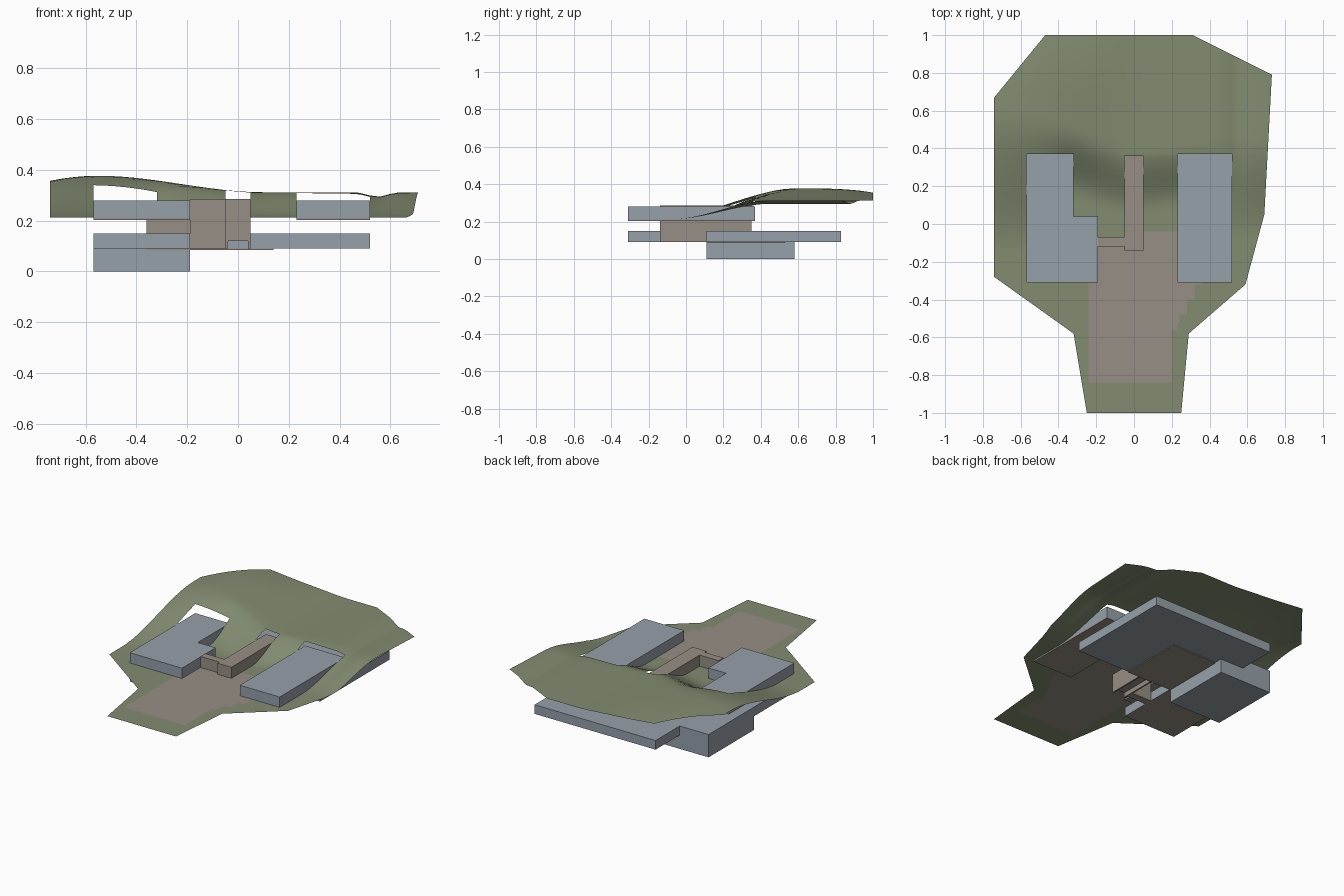
import bpy
import bmesh
import math
from mathutils import Vector

if "Cube" in bpy.data.objects:
    bpy.data.objects.remove(bpy.data.objects["Cube"])


def material(name, rgb):
    m = bpy.data.materials.new(name)
    m.use_nodes = True
    m.diffuse_color = (*rgb, 1)
    m.node_tree.nodes["Principled BSDF"].inputs["Base Color"].default_value = (*rgb, 1)
    return m


GRASS = material("grass green", (0.225, 0.265, 0.165))
PAVING = material("warm stone", (0.31, 0.275, 0.24))
VOLUME = material("blue grey", (0.305, 0.35, 0.40))


def add_object(name, bm, *mats):
    mesh = bpy.data.meshes.new(name)
    bm.to_mesh(mesh)
    bm.free()
    for m in mats:
        mesh.materials.append(m)
    obj = bpy.data.objects.new(name, mesh)
    bpy.context.collection.objects.link(obj)
    return obj


def prism(name, outline, z0, z1, mat, base=None):
    """Extrude a flat outline; the underside may have its own material."""
    bm = bmesh.new()
    face = bm.faces.new([bm.verts.new((x, y, z0)) for x, y in outline])
    new = bmesh.ops.extrude_face_region(bm, geom=[face], use_keep_orig=True)["geom"]
    for v in new:
        if isinstance(v, bmesh.types.BMVert):
            v.co.z = z1
    bmesh.ops.recalc_face_normals(bm, faces=bm.faces[:])
    for f in bm.faces:
        f.material_index = 1 if base and f.normal.z < -0.5 else 0
    return add_object(name, bm, mat, *([base] if base else []))


def rect(x0, x1, y0, y1):
    return [(x0, y0), (x1, y0), (x1, y1), (x0, y1)]


def smooth(t):
    t = min(max(t, 0), 1)
    return t * t * (3 - 2 * t)


def interpolate(knots, x):
    if x <= knots[0][0]:
        return knots[0][1]
    for (xa, a), (xb, b) in zip(knots, knots[1:]):
        if x <= xb:
            return a + (b - a) * (x - xa) / (xb - xa)
    return knots[-1][1]


# Where the slope begins and ends along y, for each x
SLOPE_START = [(-0.57, -0.15), (-0.32, 0.15), (-0.05, 0.06), (0.23, 0.1), (0.5, -0.08)]
SLOPE_END = [(-0.57, 0.6), (-0.32, 0.5), (-0.05, 0.38), (0.23, 0.4), (0.5, 0.45)]


def ground_height(x, y):
    rise = 0.1 + 0.065 * smooth((0.1 - x) / 0.65)
    rise -= 0.02 * (max(-0.55 - x, 0) / 0.19) ** 2
    rise -= 0.018 * math.exp(-((x - 0.55) / 0.05) ** 2)
    rise -= 0.02 * (max(y - 0.7, 0) / 0.3) ** 2 * smooth(-x / 0.4)
    start, end = interpolate(SLOPE_START, x), interpolate(SLOPE_END, x)
    return 0.212 + rise * smooth((y - start) / (end - start))


def is_paved(x, y):
    if y < -0.82:
        return False
    if y < -0.3:
        spread = max(y + 0.6, 0) / 0.3
        return -0.22 - 0.03 * spread < x < 0.19 + 0.16 * spread
    return -0.19 < x < 0.23 and y < (-0.1 if x < -0.05 else -0.03)


# Openings in the ground for the wings and the bridge
HOLES = [(-0.57, -0.32, -0.31, 0.37), (-0.32, -0.19, -0.31, 0.04),
         (0.23, 0.52, -0.31, 0.37), (-0.05, 0.05, -0.14, 0.36)]


def cut(bm, point, normal, clear):
    bmesh.ops.bisect_plane(bm, geom=bm.verts[:] + bm.edges[:] + bm.faces[:], dist=1e-5,
                           plane_co=point, plane_no=normal, clear_outer=clear)


def ground(name, outline):
    bm = bmesh.new()
    bmesh.ops.create_grid(bm, x_segments=52, y_segments=52, size=1.04)
    for (xa, ya), (xb, yb) in zip(outline, outline[1:] + outline[:1]):
        cut(bm, Vector((xa, ya, 0)), Vector((yb - ya, xa - xb, 0)).normalized(), True)
    for x0, x1, y0, y1 in HOLES:
        for x in (x0, x1):
            cut(bm, Vector((x, 0, 0)), Vector((1, 0, 0)), False)
        for y in (y0, y1):
            cut(bm, Vector((0, y, 0)), Vector((0, 1, 0)), False)
    gone = []
    for f in bm.faces:
        c = f.calc_center_median()
        if any(x0 < c.x < x1 and y0 < c.y < y1 for x0, x1, y0, y1 in HOLES):
            gone.append(f)
        f.material_index = int(is_paved(c.x, c.y))
        f.smooth = True
    bmesh.ops.delete(bm, geom=gone, context='FACES')
    for v in bm.verts:
        v.co.z = ground_height(v.co.x, v.co.y)
    return add_object(name, bm, GRASS, PAVING)


# Landscape sheet: wide body and narrow approach
ground("hillside", [(-0.32, -0.58), (0.29, -0.58), (0.59, -0.32), (0.69, 0.05), (0.73, 0.79),
                    (0.31, 1), (-0.47, 1), (-0.74, 0.67), (-0.74, -0.28)])
ground("approach", [(-0.25, -1), (0.25, -1), (0.29, -0.58), (-0.32, -0.58)])

# Upper wings, each on a thin stone floor
left_l = [(-0.57, -0.31), (-0.19, -0.31), (-0.19, 0.04), (-0.32, 0.04), (-0.32, 0.37), (-0.57, 0.37)]
right_r = rect(0.23, 0.52, -0.31, 0.37)
for side, shape in (("west", left_l), ("east", right_r)):
    prism(side + "_upper_wing", shape, 0.21, 0.28, VOLUME)
    prism(side + "_wing_floor", shape, 0.202, 0.21, PAVING)

# Lower storeys
prism("lower_wing", rect(-0.57, -0.19, -0.31, 0.11), 0.09, 0.15, VOLUME, PAVING)
prism("rear_slab", rect(-0.36, 0.52, 0.11, 0.83), 0.09, 0.15, VOLUME)
prism("rear_slab_base", rect(-0.36, 0.14, 0.11, 0.53), 0.085, 0.09, PAVING)
prism("basement", rect(-0.57, -0.19, 0.11, 0.58), 0, 0.09, VOLUME)
prism("basement_top", rect(-0.57, -0.36, 0.11, 0.58), 0.09, 0.15, VOLUME)

# Stone bridge, link and stair core
prism("bridge", rect(-0.05, 0.05, -0.14, 0.36), 0.21, 0.285, PAVING)
prism("link", rect(-0.19, -0.05, -0.12, -0.07), 0.09, 0.285, PAVING)
prism("stair_core", rect(-0.05, 0.05, -0.14, 0.11), 0.12, 0.21, PAVING)
prism("corridor", rect(-0.36, 0.05, 0.11, 0.35), 0.15, 0.205, PAVING)
for i, x in enumerate((-0.05, 0.04)):
    prism(f"core_wall_{i + 1}", rect(x, x + 0.01, -0.14, 0.11), 0.09, 0.12, PAVING)
